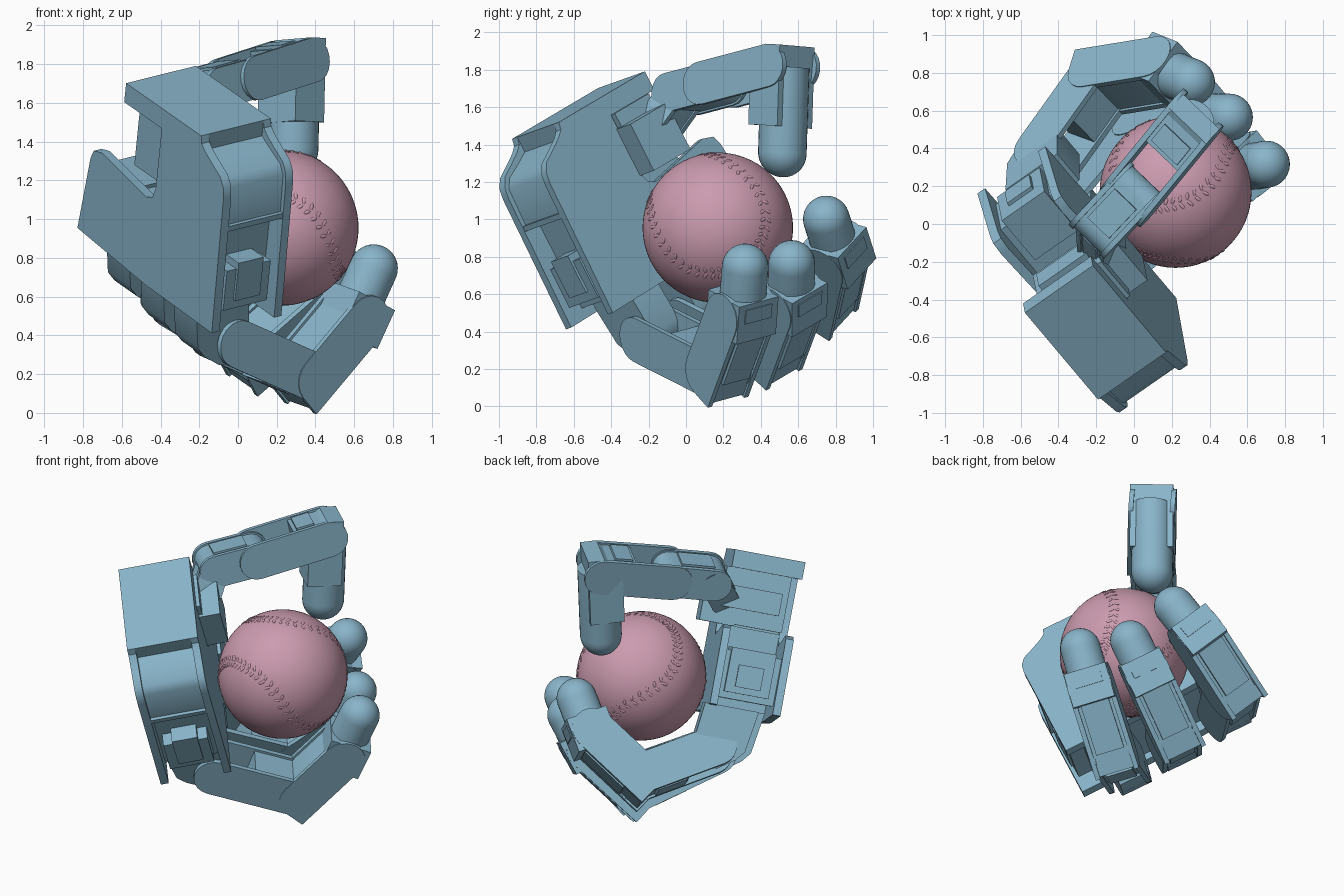
import bpy, bmesh, math
from mathutils import Vector, Matrix

if "Cube" in bpy.data.objects:
    bpy.data.objects.remove(bpy.data.objects["Cube"])


def material(name, rgb):
    m = bpy.data.materials.new(name)
    m.use_nodes = True
    m.diffuse_color = (*rgb, 1)
    m.node_tree.nodes["Principled BSDF"].inputs["Base Color"].default_value = (*rgb, 1)
    return m


BLUE = material("steel blue", (0.25, 0.46, 0.59))
PINK = material("dusty pink", (0.60, 0.33, 0.43))

# Palm frame: A out of the palm, B across it, U towards the wrist
A = Vector((0.805, 0.56, 0.20)).normalized()
U = Vector((0.09, -0.45, 0.89)).normalized()
B = U.cross(A).normalized()
ORIGIN = Vector((-0.19, -0.93, 1.43))


def palm_point(a, b, u):
    return ORIGIN + A * a + B * b + U * u


def finish(name, bm, mat):
    bmesh.ops.recalc_face_normals(bm, faces=bm.faces)
    mesh = bpy.data.meshes.new(name)
    bm.to_mesh(mesh)
    bm.free()
    mesh.materials.append(mat)
    ob = bpy.data.objects.new(name, mesh)
    bpy.context.collection.objects.link(ob)
    return ob


def prism(name, profile, o, e1, e2, w, lo, hi):
    """Extrude a 2D profile in the e1/e2 plane from lo to hi along w."""
    bm = bmesh.new()
    ends = [[bm.verts.new(o + e1 * p + e2 * q + w * k) for p, q in profile] for k in (lo, hi)]
    n = len(profile)
    bm.faces.new(ends[0])
    bm.faces.new(ends[1])
    for i in range(n):
        j = (i + 1) % n
        bm.faces.new((ends[0][i], ends[0][j], ends[1][j], ends[1][i]))
    return finish(name, bm, BLUE)


def rect(x0, x1, y0, y1):
    return [(x0, y0), (x1, y0), (x1, y1), (x0, y1)]


def rounded(x0, x1, r, square_start=False):
    """Bar with round ends; optionally one square outer corner at the start."""
    pts = []
    for cx, start in ((x1, -90), (x0, 90)):
        for i in range(11):
            t = math.radians(start + i * 18)
            pts.append((cx + r * math.cos(t), r * math.sin(t)))
    if square_start:
        pts = [p for p in pts if not (p[0] < x0 - 0.001 and p[1] > 0.001)]
        i = next(k for k, p in enumerate(pts) if p[0] <= x0 + 0.001 and p[1] > 0)
        pts.insert(i + 1, (x0 - r, r))
    return pts


def palm_box(name, a, b, u):
    return prism(name, rect(*b, *u), ORIGIN, B, U, A, *a)


# Palm: two matching side plates, cap and filling
outline = [(0, 0), (-0.01, -0.04), (-0.045, -0.07), (-0.12, -0.113), (-0.19, -0.15),
           (-0.225, -0.2), (-0.235, -0.26), (-0.25, -1.03), (0.34, -1.02), (0.94, -0.97),
           (0.89, -0.54), (0.87, -0.49), (0.80, -0.47), (0.40, -0.54), (0.35, -0.52),
           (0.33, -0.46), (0.33, 0)]
for side, lo, hi in (("back", 0, 0.05), ("front", 0.40, 0.447)):
    prism("palm_plate_" + side, outline, ORIGIN, B, U, A, lo, hi)
palm_box("wrist_cap", (0, 0.447), (0, 0.66), (-0.11, 0))
neck = [(0.3, -0.05), (0.02, -0.08), (-0.08, -0.13), (-0.17, -0.17), (-0.205, -0.22),
        (-0.215, -0.45), (0.3, -0.52)]
prism("palm_upper_core", neck, ORIGIN, B, U, A, 0.03, 0.42)
palm_box("palm_lower_core", (0.03, 0.42), (-0.13, 0.33), (-0.97, -0.47))
palm_box("palm_wing_core", (0.03, 0.42), (0.30, 0.85), (-0.92, -0.62))
palm_box("palm_rib", (0.03, 0.42), (-0.235, 0.3), (-0.46, -0.43))
palm_box("palm_edge_motor", (0.08, 0.36), (-0.225, 0.0), (-0.93, -0.70))
palm_box("palm_edge_motor_tab", (0.14, 0.30), (-0.24, 0.0), (-0.88, -0.66))
palm_box("palm_wing_motor", (0.09, 0.37), (0.6, 0.90), (-0.88, -0.60))
palm_box("palm_wing_motor_tab", (0.15, 0.31), (0.6, 0.92), (-0.84, -0.70))

# Thumb drive standing in the notch of the palm
palm_box("thumb_motor", (0.06, 0.47), (0.34, 0.60), (-0.46, -0.11))
palm_box("thumb_motor_cover", (0.36, 0.58), (0.32, 0.60), (-0.47, -0.19))
palm_box("thumb_motor_flange", (0.10, 0.50), (0.33, 0.64), (-0.36, -0.22))


def link(name, p, q, w, r, half, square=False, body_start=0.0):
    """One finger bone: a motor body held between two rounded cheeks."""
    e1 = (q - p).normalized()
    e2 = w.cross(e1).normalized()
    length = (q - p).length
    start = body_start * length
    for tag, s in (("left", 1), ("right", -1)):
        lo, hi = sorted((s * (half - 0.03), s * half))
        prism(name + "_cheek_" + tag, rounded(0, length, r, square), p, e1, e2, w, lo, hi)
    if body_start:
        body = rect(start, length + 0.3 * r, -0.88 * r, 0.88 * r)
    else:
        body = rounded(0, length, r * 0.9, square)
    prism(name + "_body", body, p, e1, e2, w, 0.02 - half, half - 0.02)
    prism(name + "_back_panel", rect(start + 0.05 * length, 0.85 * length, 0, r + 0.004),
          p, e1, e2, w, 0.05 - half, half - 0.05)


def fingertip(name, p, tip, w, r, back, front, out):
    """Square socket around the end joint, round pad and dome."""
    e1 = (tip - p).normalized()
    e2 = w.cross(e1).normalized()
    length = (tip - p).length
    socket = [(back * 0.2, -0.13), (front, -0.13), (front, out), (back, out), (back, -0.02)]
    prism(name + "_socket", socket, p, e1, e2, w, -0.135, 0.135)
    prism(name + "_socket_panel", rect(0.0, front - 0.03, 0, out + 0.006), p, e1, e2, w, -0.09, 0.09)
    bm = bmesh.new()
    rings, seg = [], 32
    profile = [(0, r)]
    profile += [(length + r * math.sin(t), r * math.cos(t))
                for t in [i * math.pi / 20 for i in range(10)]]
    for h, rad in profile:
        rings.append([bm.verts.new(p + e1 * h + rad * (e2 * math.cos(k) + w * math.sin(k)))
                      for k in [2 * math.pi * i / seg for i in range(seg)]])
    for lo, hi in zip(rings, rings[1:]):
        for i in range(seg):
            j = (i + 1) % seg
            bm.faces.new((lo[i], lo[j], hi[j], hi[i]))
    top = bm.verts.new(p + e1 * (length + r))
    for i in range(seg):
        bm.faces.new((rings[-1][i], rings[-1][(i + 1) % seg], top))
    bm.faces.new(rings[0])
    finish(name + "_pad", bm, BLUE)


# Three fingers: position across the palm, splay, knuckle shift, joints as (a, u)
fingers = {
    "lower_finger": (0.05, 0.22, 0.0, [(0.31, -1.26), (0.80, -1.545), (1.13, -1.30), (1.275, -1.087)]),
    "middle_finger": (0.36, 0.0, 0.02, [(0.31, -1.27), (0.765, -1.60), (1.11, -1.385), (1.26, -1.20)]),
    "upper_finger": (0.72, -0.25, 0.09, [(0.35, -1.25), (0.79, -1.51), (1.13, -1.29), (1.25, -1.09)]),
}
knuckle = [(0.04, -0.97), (0.08, -1.23), (0.13, -1.29), (0.23, -1.36), (0.31, -1.37),
           (0.38, -1.32), (0.41, -1.24), (0.38, -0.97)]
for name, (b0, splay, shift, joints) in fingers.items():
    w = (B - U * splay).normalized()
    k, p, d, t = [palm_point(a, b0 + splay * (u + 1.15), u) for a, u in joints]
    prism(name + "_knuckle", knuckle, palm_point(shift, b0 + shift / 2, 0), A, U, B, -0.10, 0.10)
    link(name + "_long_bone", k, p, w, 0.125, 0.135, body_start=0.42)
    link(name + "_short_bone", p, d, w, 0.13, 0.14, square=True)
    fingertip(name + "_tip", d, t, w, 0.125, -0.11, 0.11, 0.135)

# Thumb
w = Vector((0.72, -0.69, 0.06)).normalized()
t0, t1, t2 = Vector((-0.18, -0.02, 1.67)), Vector((0.0, 0.17, 1.72)), Vector((0.295, 0.53, 1.815))
link("thumb_mount", palm_point(0.46, 0.55, -0.3), t0, w, 0.09, 0.1)
link("thumb_base_bone", t0, t1, w, 0.105, 0.13)
link("thumb_long_bone", t1, t2, w, 0.115, 0.145, body_start=0.56)
fingertip("thumb_tip", t2, Vector((0.285, 0.515, 1.355)), w, 0.13, -0.115, 0.32, 0.085)

# Ball with raised stitches on both sides of the seam
centre, radius = Vector((0.22, 0.17, 0.955)), 0.402
bm = bmesh.new()
bmesh.ops.create_uvsphere(bm, u_segments=64, v_segments=40, radius=radius,
                          matrix=Matrix.Translation(centre))
finish("ball", bm, PINK)
tilt = Matrix.Rotation(math.radians(30), 3, Vector((0, -0.8, -0.6)))
turn = tilt @ Matrix.Rotation(math.radians(217), 3, "X")


def seam(t):
    al = math.pi / 2 - (math.pi / 2 - 0.4) * math.cos(t)
    be = t / 2 + 0.4 * math.sin(2 * t)
    return turn @ Vector((math.sin(al) * math.cos(be), math.sin(al) * math.sin(be), math.cos(al)))


bm = bmesh.new()
count = 108
for i in range(count):
    t = 4 * math.pi * i / count
    n = seam(t)
    along = (seam(t + 0.01) - n).normalized()
    across = n.cross(along)
    for s in (1, -1):
        out = (n + across * s * 0.05).normalized()
        x = (across * s + along * 0.5).normalized()
        rot = Matrix((x, out.cross(x).normalized(), out)).transposed().to_4x4()
        place = Matrix.Translation(centre + out * radius) @ rot @ Matrix.Diagonal((0.02, 0.009, 0.004, 1))
        bmesh.ops.create_icosphere(bm, subdivisions=2, radius=1, matrix=place)
finish("ball_stitches", bm, PINK)

# Smooth round surfaces, keep hard edges crisp
bpy.ops.object.select_all(action="DESELECT")
for ob in bpy.context.scene.objects:
    if ob.type == "MESH":
        ob.select_set(True)
        bpy.context.view_layer.objects.active = ob
bpy.ops.object.shade_smooth_by_angle(angle=math.radians(35))
